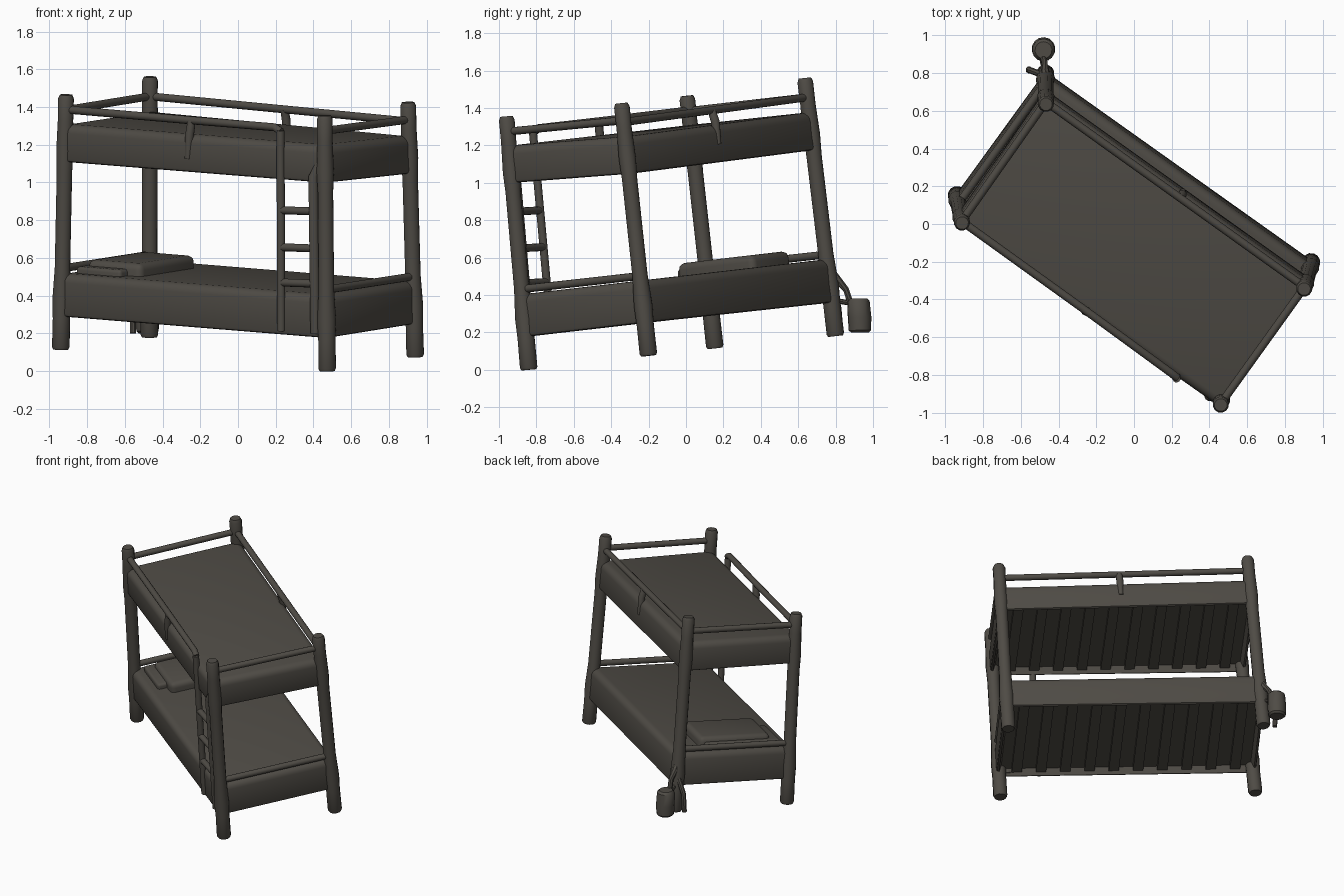
import bpy, bmesh, math
from mathutils import Vector

if "Cube" in bpy.data.objects:
    bpy.data.objects.remove(bpy.data.objects["Cube"])

wood = bpy.data.materials.new("dark_grey_brown")
wood.diffuse_color = (0.078, 0.071, 0.060, 1)
wood.use_nodes = True
wood.node_tree.nodes["Principled BSDF"].inputs["Base Color"].default_value = wood.diffuse_color

# Leaning bed frame: (bottom, top) of each corner post, keyed by (u, v)
# u runs along the length, v across the width, w up the posts
POSTS = {
    (0, 0): (Vector((-0.94, 0.155, 0.115)), Vector((-0.912, 0.005, 1.465))),
    (0, 1): (Vector((-0.47, 0.80, 0.18)), Vector((-0.467, 0.635, 1.56))),
    (1, 0): (Vector((0.473, -0.84, 0.0)), Vector((0.46, -0.96, 1.355))),
    (1, 1): (Vector((0.94, -0.20, 0.075)), Vector((0.902, -0.345, 1.425))),
}


def P(u, v, w):
    """Point in the leaning frame."""
    p = Vector()
    for (a, b), (lo, hi) in POSTS.items():
        k = (u if a else 1 - u) * (v if b else 1 - v)
        p += k * lo.lerp(hi, w)
    return p


def finish(bm, name, angle=40):
    bmesh.ops.recalc_face_normals(bm, faces=bm.faces)
    me = bpy.data.meshes.new(name)
    bm.to_mesh(me)
    bm.free()
    ob = bpy.data.objects.new(name, me)
    bpy.context.collection.objects.link(ob)
    me.materials.append(wood)
    bpy.ops.object.select_all(action='DESELECT')
    bpy.context.view_layer.objects.active = ob
    ob.select_set(True)
    bpy.ops.object.shade_smooth_by_angle(angle=math.radians(angle))
    return ob


def tube(name, pts, radii, sides=12):
    bm = bmesh.new()
    pts = [Vector(p) for p in pts]
    if not isinstance(radii, (list, tuple)):
        radii = [radii] * len(pts)
    rings = []
    for i, (p, r) in enumerate(zip(pts, radii)):
        t = (pts[min(i + 1, len(pts) - 1)] - pts[max(i - 1, 0)]).normalized()
        ref = Vector((0.3, 1, 0)) if abs(t.z) > 0.8 else Vector((0, 0, 1))
        a = t.cross(ref).normalized()
        b = t.cross(a)
        rings.append([bm.verts.new(p + r * (a * math.cos(k * math.tau / sides) +
                                            b * math.sin(k * math.tau / sides)))
                      for k in range(sides)])
    for r0, r1 in zip(rings, rings[1:]):
        for k in range(sides):
            j = (k + 1) % sides
            bm.faces.new((r0[k], r0[j], r1[j], r1[k]))
    bm.faces.new(rings[0])
    bm.faces.new(rings[-1])
    return finish(bm, name)


def block(name, u, v, w, bevel=0.0, recess=0.0, back_drop=0.0):
    """Box in the leaning frame, optionally rounded and hollow below."""
    bm = bmesh.new()
    vs = [bm.verts.new(P(a, b, c - back_drop * (b > 0.5))) for c in w for a, b in
          ((u[0], v[0]), (u[1], v[0]), (u[1], v[1]), (u[0], v[1]))]
    bottom = bm.faces.new(vs[3::-1])
    bm.faces.new(vs[4:])
    for i in range(4):
        j = (i + 1) % 4
        bm.faces.new((vs[i], vs[j], vs[j + 4], vs[i + 4]))
    if bevel:
        edges = [e for e in bm.edges if e not in set(bottom.edges)]
        bmesh.ops.bevel(bm, geom=edges, offset=bevel, segments=5, profile=0.5,
                        affect='EDGES')
    bmesh.ops.recalc_face_normals(bm, faces=bm.faces)
    if recess:
        def underside():
            return max((f for f in bm.faces if f.normal.z < -0.8),
                       key=lambda f: f.calc_area())
        bmesh.ops.bevel(bm, geom=list(underside().edges), offset=0.018, segments=2,
                        profile=0.5, affect='EDGES')
        bmesh.ops.recalc_face_normals(bm, faces=bm.faces)
        f = underside()
        up = -f.normal.copy()
        bmesh.ops.inset_region(bm, faces=[f], thickness=0.018)
        bmesh.ops.translate(bm, verts=f.verts, vec=up * recess)
    return finish(bm, name)


# Corner posts with thicker feet and softened ends
names = {(0, 0): "front_left_post", (0, 1): "back_left_post",
         (1, 0): "front_right_post", (1, 1): "back_right_post"}
for (u, v), n in names.items():
    ws = [0, 0.01, 0.12, 0.2, 0.32, 0.7, 0.78, 0.9, 0.985, 1]
    rs = [0.041, 0.048, 0.047, 0.051, 0.042, 0.042, 0.047, 0.042, 0.043, 0.034]
    tube(n, [P(u, v, w) for w in ws], rs)

# Two bunks, hollow below with cross slats
for n, w0, w1, drop in (("lower", 0.130, 0.298, 0), ("upper", 0.738, 0.885, 0.018)):
    block(n + "_bunk", (-0.012, 1.012), (-0.034, 1.034), (w0, w1), 0.045, 0.05, drop)
    for i in range(10):
        c = 0.07 + i * 0.86 / 9
        block(f"{n}_slat_{i}", (c - 0.02, c + 0.02), (0.0, 1.0),
              (w0 + 0.018, w0 + 0.045), back_drop=drop)

# Guard rails
R = 0.021
tube("upper_left_rail", [P(0, 0, .94), P(0, 1, .925)], R)
tube("upper_right_rail", [P(1, 0, .94), P(1, 1, .932)], R)
tube("upper_back_rail", [P(0, 1, .925), P(1, 1, .925)], R)
tube("upper_front_rail", [P(0, 0, .942), P(.49, -.012, .94), P(.815, -.025, .94),
                          P(.84, -.03, .925)], R)
for u, n in ((0, "left"), (1, "right")):
    tube(f"lower_{n}_rail", [P(u, 0, .318), P(u, 1, .316)], R)
tube("front_rail_support", [P(.48, -.022, .79), P(.485, -.022, .88), P(.49, -.012, .94)],
     [.018, .024, .022])
tube("back_rail_support", [P(.52, 1.022, .79), P(.52, 1.02, .88), P(.52, 1, .925)],
     [.018, .024, .022])

# Ladder beside the front right post
tube("ladder_outer_side", [P(.84, -.035, .145), P(.84, -.035, .93)], 0.022)
tube("ladder_inner_side", [P(.965, -.025, .145), P(.963, -.025, .76), P(.98, -.01, .81)],
     [0.027, 0.028, 0.02])
for i, w in enumerate((.335, .473, .618)):
    tube(f"ladder_rung_{i}", [P(.84, -.035, w), P(.965, -.025, w + .005)], 0.021)

# Pillow on the lower bunk
block("pillow", (.045, .25), (.14, .78), (.285, .347), 0.035)
block("pillow_cover", (.03, .2), (.06, .74), (.285, .324), 0.018)

# Small bag hanging from the back left post
tube("bag_body", [(-.48, .93, .20), (-.48, .93, .212), (-.48, .928, .28),
                  (-.48, .922, .365), (-.48, .922, .382)],
     [.048, .06, .063, .06, .045], 14)
tube("bag_strap", [(-.47, .76, .55), (-.47, .80, .49), (-.475, .855, .43),
                   (-.48, .875, .37)], [.022, .024, .017, .017], 8)
tube("bag_side_strap", [(-.47, .80, .37), (-.485, .86, .36), (-.482, .90, .36)], .014, 8)
tube("hanging_cord", [(-.47, .785, .46), (-.51, .80, .40), (-.55, .815, .33),
                      (-.557, .82, .27), (-.557, .815, .20)], .017, 8)
